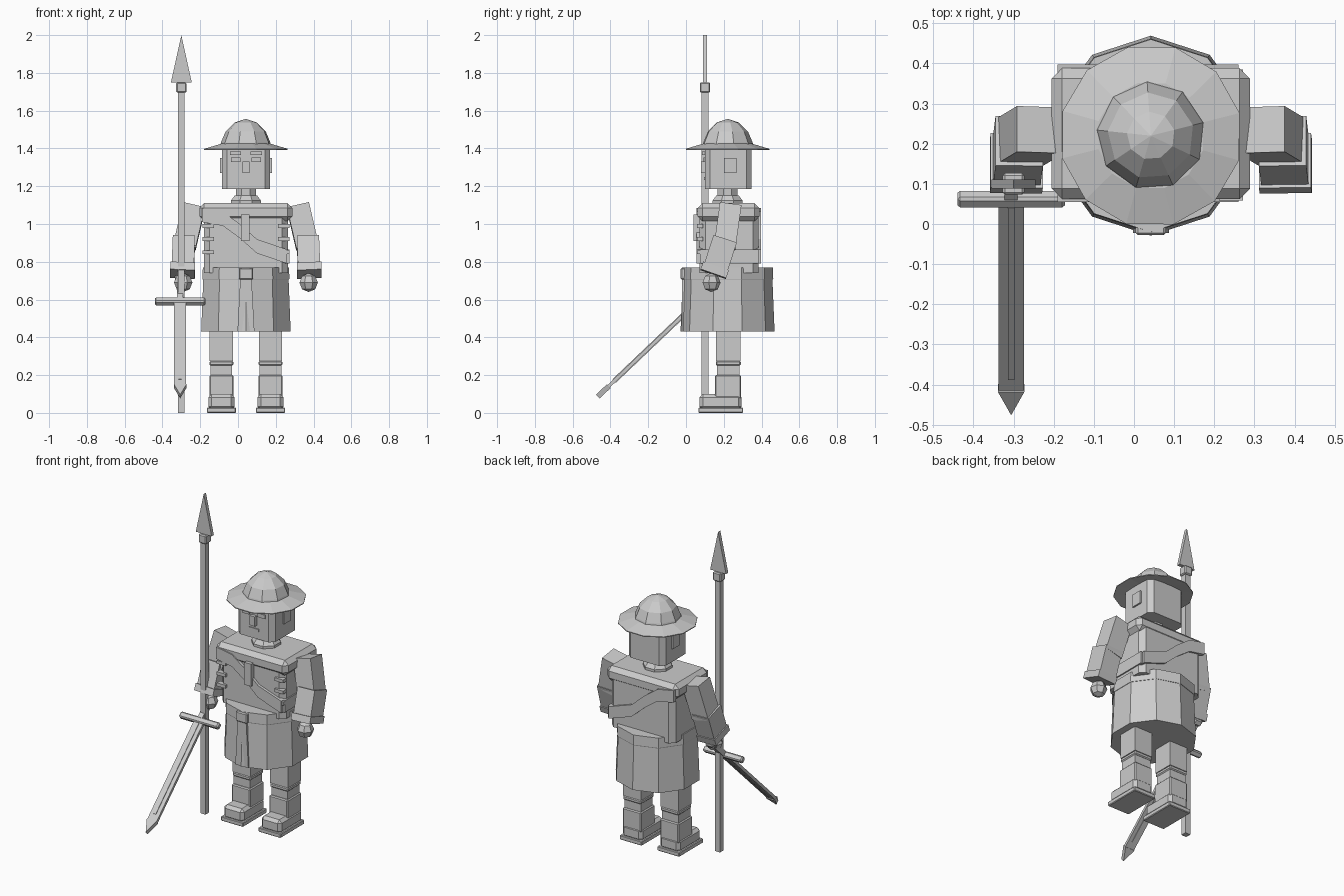
import bpy, bmesh, math
from mathutils import Vector, Matrix

if "Cube" in bpy.data.objects:
    bpy.data.objects.remove(bpy.data.objects["Cube"], do_unlink=True)

CX, CY = 0.042, 0.22   # body axis
grey = bpy.data.materials.new("plain_grey")
grey.use_nodes = True
grey.diffuse_color = (0.6, 0.6, 0.6, 1)
grey.node_tree.nodes["Principled BSDF"].inputs["Base Color"].default_value = (0.6, 0.6, 0.6, 1)


def finish(name, bm, matrix=None):
    bmesh.ops.recalc_face_normals(bm, faces=bm.faces)
    if matrix:
        bm.transform(matrix)
    mesh = bpy.data.meshes.new(name)
    bm.to_mesh(mesh)
    bm.free()
    mesh.materials.append(grey)
    obj = bpy.data.objects.new(name, mesh)
    bpy.context.collection.objects.link(obj)
    return obj


def box(name, lo, hi, bevel=0, upright=False, matrix=None):
    """Box between two corners; bevels all edges or only the upright ones."""
    lo, hi = Vector(lo), Vector(hi)
    bm = bmesh.new()
    bmesh.ops.create_cube(bm, size=1)
    for v in bm.verts:
        v.co = Vector([a + (b - a) * (c + 0.5) for a, b, c in zip(lo, hi, v.co)])
    if bevel:
        edges = [e for e in bm.edges
                 if not upright or abs(e.verts[0].co.z - e.verts[1].co.z) > 1e-5]
        bmesh.ops.bevel(bm, geom=edges, offset=bevel, segments=1,
                        affect='EDGES', profile=0.5)
    return finish(name, bm, matrix)


def limb(name, a, b, w, d, bevel=0.0):
    """Box of width w and depth d running from a to b."""
    a, b = Vector(a), Vector(b)
    z = (a - b).normalized()
    y = z.cross(Vector((1, 0, 0))).normalized()
    x = y.cross(z)
    m = Matrix((x, y, z)).transposed().to_4x4()
    m.translation = b
    return box(name, (-w / 2, -d / 2, 0), (w / 2, d / 2, (a - b).length), bevel, False, m)


def slab(name, outline, y0, y1, matrix=None):
    """Outline in x and z, given thickness along y."""
    bm = bmesh.new()
    front = [bm.verts.new((x, y0, z)) for x, z in outline]
    back = [bm.verts.new((x, y1, z)) for x, z in outline]
    bm.faces.new(front)
    bm.faces.new(back[::-1])
    for i in range(len(front)):
        j = (i + 1) % len(front)
        bm.faces.new((front[i], back[i], back[j], front[j]))
    return finish(name, bm, matrix)


def turned(name, profile, sides, start=0.0):
    """Faceted solid turned about the body axis from (radius, z) pairs."""
    bm = bmesh.new()
    rings = []
    for r, z in profile:
        angles = [start + math.tau * i / sides for i in range(sides)]
        rings.append([bm.verts.new((CX + r * math.cos(t), CY + r * math.sin(t), z))
                      for t in angles])
    for low, high in zip(rings, rings[1:]):
        for i in range(sides):
            j = (i + 1) % sides
            bm.faces.new((low[i], low[j], high[j], high[i]))
    bm.faces.new(rings[0][::-1])
    bm.faces.new(rings[-1])
    bmesh.ops.remove_doubles(bm, verts=bm.verts, dist=1e-5)
    return finish(name, bm)


# Hat
turned("hat_brim", [(0.13, 1.405), (0.228, 1.393), (0.228, 1.398), (0.135, 1.425)], 12, 0.25)
turned("hat_dome", [(0.14, 1.405), (0.132, 1.435), (0.108, 1.49), (0.06, 1.537), (0.002, 1.556)],
       9, math.radians(94))

# Head and face
box("head", (-0.085, 0.1, 1.185), (0.17, 0.347, 1.41), 0.028, True)
box("nose", (CX - 0.018, 0.08, 1.27), (CX + 0.018, 0.11, 1.33))
box("mouth", (CX - 0.033, 0.094, 1.232), (CX + 0.033, 0.11, 1.25))
for s, side in ((-1, "right"), (1, "left")):
    ex = CX + s * 0.055
    box(side + "_eyebrow", (ex - 0.03, 0.085, 1.365), (ex + 0.03, 0.11, 1.385))
    box(side + "_eye", (ex - 0.025, 0.092, 1.328), (ex + 0.025, 0.11, 1.352))
    ear = CX + s * 0.13
    box(side + "_ear", (ear - 0.008, 0.2, 1.27), (ear + 0.008, 0.267, 1.35))
turned("neck", [(0.058, 1.09), (0.058, 1.2)], 8, math.pi / 8)
turned("collar", [(0.085, 1.1), (0.085, 1.125), (0.065, 1.15)], 8, math.pi / 8)

# Torso
box("shoulder_yoke", (-0.205, 0.062, 1.015), (0.289, 0.388, 1.11), 0.026)
box("torso", (-0.18, 0.072, 0.74), (0.264, 0.385, 1.04), 0.03, True)
box("chest_placket", (0.015, 0.04, 0.91), (0.062, 0.08, 1.05))
for s in (-1, 1):
    for z in (0.84, 0.91, 0.98):
        x = CX + s * 0.2
        box("side_tab", (x - 0.03, 0.058, z), (x + 0.03, 0.09, z + 0.02))

# Sash from the right shoulder to the left hip
upper = [(-0.19, 1.085), (-0.08, 1.065), (0.01, 1.0), (0.1, 0.92), (0.26, 0.865)]
sash = upper + [(x, z - 0.075) for x, z in reversed(upper)]
slab("sash_front", sash, 0.055, 0.09)
slab("sash_back", sash, 0.37, 0.397)
box("sash_hip", (0.25, 0.075, 0.79), (0.272, 0.385, 0.865))

# Belt and skirt
turn = math.pi / 2
turned("belt", [(0.24, 0.705), (0.242, 0.71), (0.24, 0.77)], 10, turn)
turned("skirt", [(0.249, 0.43), (0.237, 0.72)], 10, turn)
box("buckle", (CX - 0.038, -0.028, 0.705), (CX + 0.038, 0.02, 0.768), 0.006)
slab("skirt_flap", [(CX - 0.045, 0.43), (CX + 0.045, 0.43), (CX + 0.03, 0.71), (CX - 0.03, 0.71)],
     -0.022, 0.03)

# Arms and legs
for s, side in ((-1, "right"), (1, "left")):
    def at(x, y, z):
        return (CX + s * x, y, z)

    limb(side + "_upper_arm", at(0.275, 0.235, 1.095), at(0.325, 0.205, 0.88), 0.12, 0.115)
    limb(side + "_forearm", at(0.328, 0.207, 0.92), at(0.335, 0.15, 0.745), 0.118, 0.13)
    limb(side + "_cuff", at(0.334, 0.158, 0.775), at(0.336, 0.144, 0.735), 0.13, 0.143)
    bm = bmesh.new()
    bmesh.ops.create_uvsphere(bm, u_segments=7, v_segments=4, radius=0.05)
    finish(side + "_hand", bm, Matrix.Translation(at(0.332, 0.133, 0.69)))

    leg = CX + s * 0.13
    for part, w, y0, y1, z0, z1, bev in (
            ("thigh", 0.062, 0.16, 0.288, 0.275, 0.5, 0),
            ("knee", 0.057, 0.165, 0.283, 0.19, 0.29, 0),
            ("knee_band", 0.063, 0.158, 0.29, 0.25, 0.275, 0.006),
            ("boot_shaft", 0.064, 0.153, 0.291, 0.075, 0.2, 0.006),
            ("foot", 0.069, 0.072, 0.295, 0.015, 0.1, 0.018),
            ("sole", 0.077, 0.065, 0.302, 0.0, 0.028, 0.004)):
        box(side + "_" + part, (leg - w, y0, z0), (leg + w, y1, z1), bev)

# Spear
SX, SY = -0.3, 0.1
box("spear_shaft", (SX - 0.018, SY - 0.018, 0), (SX + 0.018, SY + 0.018, 1.72))
box("spear_collar", (SX - 0.027, SY - 0.027, 1.695), (SX + 0.027, SY + 0.027, 1.75), 0.006)
slab("spear_head", [(SX - 0.055, 1.75), (SX + 0.055, 1.75), (SX, 2.0)], SY - 0.011, SY + 0.011)

# Sword, built pointing up and then tipped forward and down
tilt = Matrix.Translation((-0.306, 0.062, 0.59)) @ Matrix.Rotation(math.radians(133.6), 4, 'X')
slab("sword_blade", [(-0.032, 0), (0.032, 0), (0.032, 0.65), (-0.032, 0.65)],
     -0.009, 0.009, tilt)
slab("sword_tip", [(-0.033, 0.65), (0.033, 0.65), (0, 0.73)], -0.014, 0.014, tilt)
box("sword_ridge", (-0.008, -0.013, 0.02), (0.008, 0.013, 0.61), matrix=tilt)
box("sword_guard", (-0.134, -0.018, -0.018), (0.134, 0.018, 0.018), 0.007, matrix=tilt)
box("sword_grip", (-0.016, -0.016, -0.16), (0.016, 0.016, 0), matrix=tilt)
box("sword_pommel", (-0.028, -0.024, -0.19), (0.028, 0.024, -0.15), 0.008, matrix=tilt)
